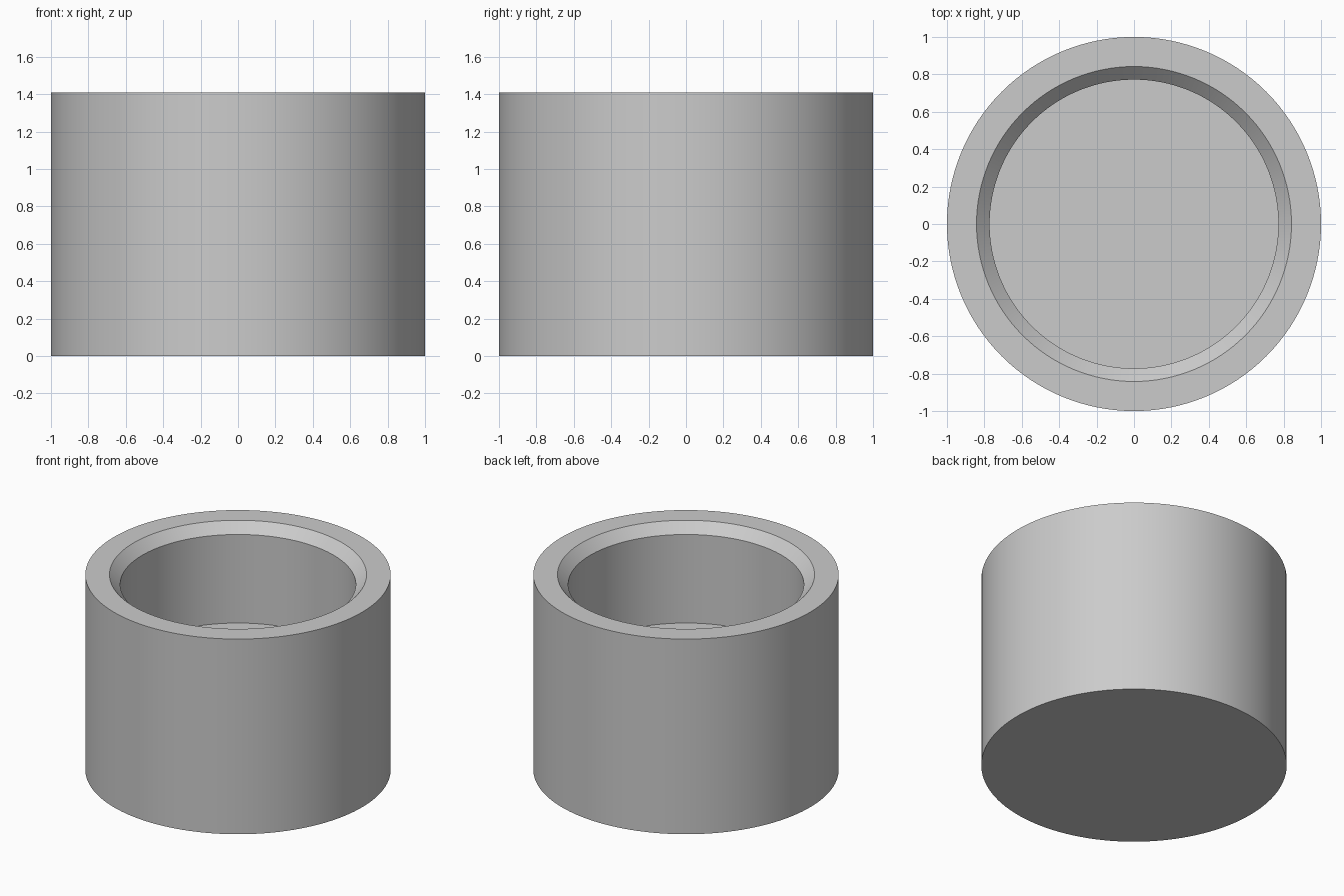
import bpy
import bmesh
from math import radians

cube = bpy.data.objects.get("Cube")
if cube:
    bpy.data.objects.remove(cube, do_unlink=True)

# Single flat grey
grey = bpy.data.materials.new("light grey")
grey.use_nodes = True
colour = (0.6, 0.6, 0.6, 1)
grey.diffuse_color = colour
grey.node_tree.nodes["Principled BSDF"].inputs["Base Color"].default_value = colour

SEGMENTS = 128
HEIGHT = 1.41
FLOOR = 0.70
BORE = 0.772
CHAMFER = 0.07

# Half section from the underside, up the wall, over the rim and down the bore
profile = [
    (1, 0),
    (1, HEIGHT),
    (BORE + CHAMFER, HEIGHT),
    (BORE, HEIGHT - CHAMFER),
    (BORE, FLOOR),
]

# Rings of the section, bridged into walls, with a cap at each end
bm = bmesh.new()
rings = []
for radius, z in profile:
    ring = bmesh.ops.create_circle(bm, segments=SEGMENTS, radius=radius)["verts"]
    for v in ring:
        v.co.z = z
    rings.append(ring)
for low, high in zip(rings, rings[1:]):
    for i in range(SEGMENTS):
        j = (i + 1) % SEGMENTS
        bm.faces.new((low[i], low[j], high[j], high[i]))
bm.faces.new(rings[0])
bm.faces.new(rings[-1])
bmesh.ops.recalc_face_normals(bm, faces=bm.faces)

mesh = bpy.data.meshes.new("round_cup")
bm.to_mesh(mesh)
bm.free()
mesh.materials.append(grey)
cup = bpy.data.objects.new("round_cup", mesh)
bpy.context.collection.objects.link(cup)

# Smooth walls, crisp rim and floor edges
bpy.ops.object.select_all(action="DESELECT")
cup.select_set(True)
bpy.context.view_layer.objects.active = cup
bpy.ops.object.shade_smooth_by_angle(angle=radians(30))
